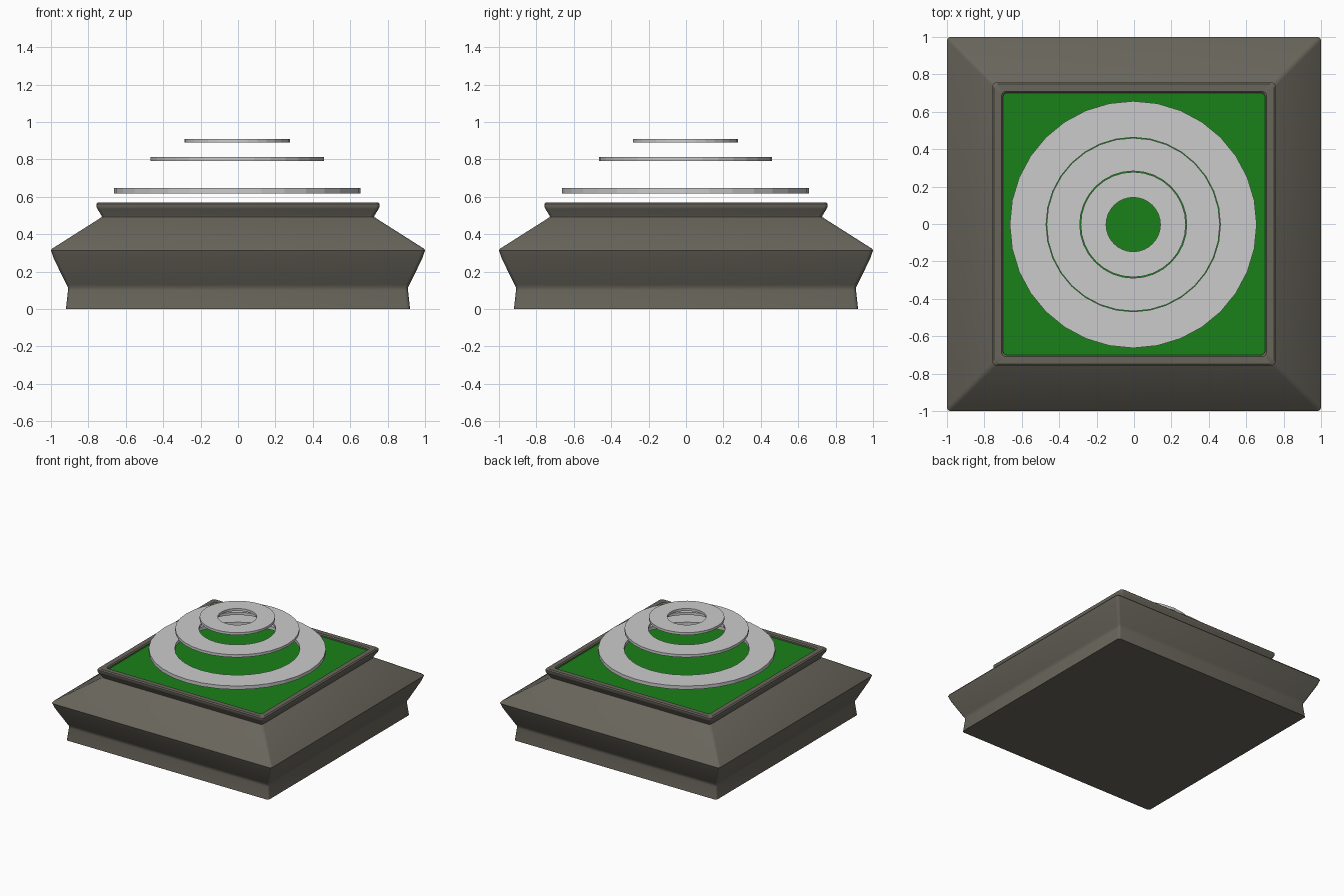
import bpy, bmesh
from math import sin, cos, pi, radians

if "Cube" in bpy.data.objects:
    bpy.data.objects.remove(bpy.data.objects["Cube"])


def make_object(name, bm, colour=None, smooth_angle=None):
    bmesh.ops.recalc_face_normals(bm, faces=bm.faces)
    mesh = bpy.data.meshes.new(name)
    bm.to_mesh(mesh)
    bm.free()
    obj = bpy.data.objects.new(name, mesh)
    bpy.context.collection.objects.link(obj)
    if colour:
        mat = bpy.data.materials.new(name + "_colour")
        mat.diffuse_color = (*colour, 1)
        mat.use_nodes = True
        mat.node_tree.nodes["Principled BSDF"].inputs["Base Color"].default_value = mat.diffuse_color
        mesh.materials.append(mat)
    if smooth_angle:
        bpy.ops.object.select_all(action='DESELECT')
        obj.select_set(True)
        bpy.context.view_layer.objects.active = obj
        bpy.ops.object.shade_smooth_by_angle(angle=radians(smooth_angle))
    return obj


def rounded_square(half, radius, steps=3):
    pts = []
    for corner in range(4):
        mid = pi / 4 + corner * pi / 2
        sx = 1 if cos(mid) > 0 else -1
        sy = 1 if sin(mid) > 0 else -1
        for i in range(steps + 1):
            a = corner * pi / 2 + i / steps * pi / 2
            pts.append((sx * (half - radius) + radius * cos(a),
                        sy * (half - radius) + radius * sin(a)))
    return pts


def loft(bm, loops, closed=False):
    rows = [[bm.verts.new(p) for p in loop] for loop in loops]
    pairs = list(zip(rows, rows[1:]))
    if closed:
        pairs.append((rows[-1], rows[0]))
    for a, b in pairs:
        n = len(a)
        for i in range(n):
            j = (i + 1) % n
            bm.faces.new((a[i], a[j], b[j], b[i]))
    return rows


# Square plinth: moulding profile of (half width, height), bottom to inner rim
profile = [(0.92, 0.0), (0.909, 0.10), (0.909, 0.115), (0.917, 0.13),
           (0.985, 0.27), (1.0, 0.313), (0.995, 0.322), (0.735, 0.487),
           (0.728, 0.493), (0.731, 0.502), (0.752, 0.535), (0.757, 0.547),
           (0.757, 0.562), (0.748, 0.57), (0.708, 0.57), (0.70, 0.562),
           (0.70, 0.548)]
bm = bmesh.new()
rows = loft(bm, [[(x, y, z) for x, y in rounded_square(h, 0.02)]
                 for h, z in profile])
bm.faces.new(rows[0])
make_object("plinth", bm, (0.14, 0.13, 0.105), 35)

# Green pad set inside the rim
bm = bmesh.new()
bm.faces.new([bm.verts.new((x, y, 0.55)) for x, y in rounded_square(0.70, 0.02)])
pad = make_object("green_pad", bm, (0.01, 0.22, 0.01))
if pad.data.polygons[0].normal.z < 0:
    pad.data.flip_normals()

# Three floating flat rings: name, outer radius, inner radius, bottom, top
SIDES = 32
rings = [("lower_ring", 0.66, 0.466, 0.618, 0.647),
         ("middle_ring", 0.463, 0.286, 0.790, 0.812),
         ("upper_ring", 0.281, 0.145, 0.889, 0.909)]
for name, outer, inner, low, high in rings:
    section = [(outer, low), (outer, high), (inner, high), (inner, low)]
    bm = bmesh.new()
    loft(bm, [[(r * cos(2 * pi * i / SIDES) - 0.004,
                r * sin(2 * pi * i / SIDES) - 0.003, z)
               for i in range(SIDES)] for r, z in section], closed=True)
    make_object(name, bm)
